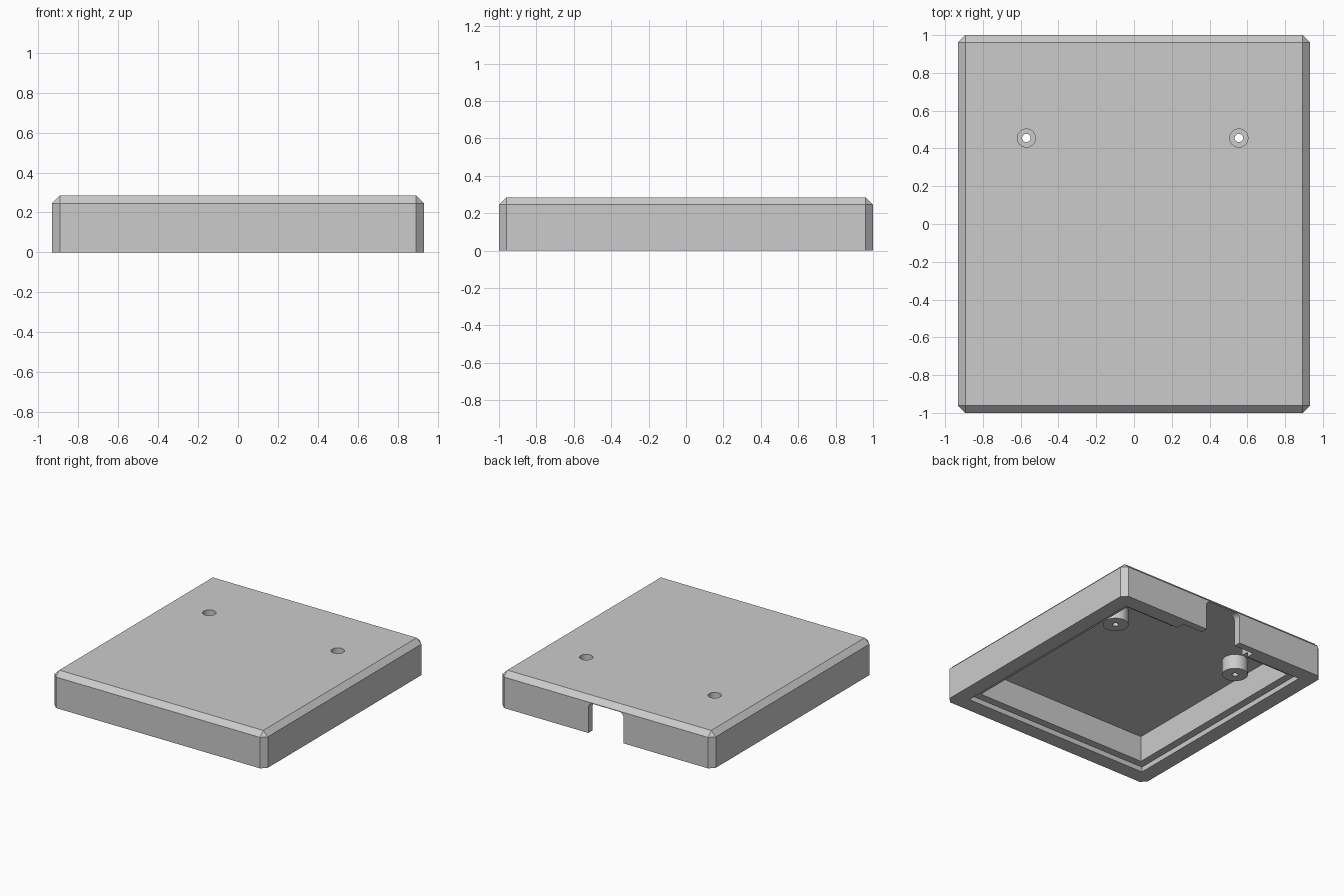
import bpy, bmesh
from mathutils import Matrix, Vector

if "Cube" in bpy.data.objects:
    bpy.data.objects.remove(bpy.data.objects["Cube"], do_unlink=True)

HX, HY, TOP = 0.933, 1.0, 0.285     # half width, half depth, height
CHAMFER = 0.04
CEILING = 0.245                     # underside of the top plate
HOLES = [(-0.57, 0.455), (0.555, 0.455)]

grey = bpy.data.materials.new("grey plastic")
grey.use_nodes = True
colour = (0.6, 0.6, 0.6, 1)
grey.diffuse_color = colour
grey.node_tree.nodes["Principled BSDF"].inputs["Base Color"].default_value = colour


def finish(name, bm):
    bmesh.ops.recalc_face_normals(bm, faces=bm.faces)
    mesh = bpy.data.meshes.new(name)
    bm.to_mesh(mesh)
    bm.free()
    mesh.materials.append(grey)
    obj = bpy.data.objects.new(name, mesh)
    bpy.context.collection.objects.link(obj)
    return obj


def box(name, low, high, bevel=0, segments=1, rule=None):
    """Box between two corners, bevelling the edges picked by a rule."""
    low, high = Vector(low), Vector(high)
    bm = bmesh.new()
    size = Matrix.Diagonal((*(high - low), 1))
    bmesh.ops.create_cube(bm, size=1, matrix=Matrix.Translation((low + high) / 2) @ size)
    if rule:
        edges = [e for e in bm.edges if rule(*[v.co for v in e.verts])]
        bmesh.ops.bevel(bm, geom=edges, offset=bevel, segments=segments,
                        profile=0.5, affect='EDGES')
    return finish(name, bm)


def cylinder(name, centre, radius, z0, z1):
    bm = bmesh.new()
    bmesh.ops.create_cone(bm, cap_ends=True, segments=40, radius1=radius, radius2=radius,
                          depth=z1 - z0,
                          matrix=Matrix.Translation((*centre, (z0 + z1) / 2)))
    return finish(name, bm)


def combine(target, tool, operation='DIFFERENCE'):
    """Apply a boolean and discard the tool."""
    mod = target.modifiers.new("boolean", 'BOOLEAN')
    mod.operation, mod.object, mod.solver = operation, tool, 'EXACT'
    bpy.context.view_layer.objects.active = target
    bpy.ops.object.modifier_apply(modifier=mod.name)
    bpy.data.objects.remove(tool, do_unlink=True)


# Outer shell, chamfered everywhere except around the open bottom
shell = box("enclosure_lid", (-HX, -HY, 0), (HX, HY, TOP), CHAMFER, 1,
            lambda a, b: max(a.z, b.z) > 0.1)


# Main cavity and the shallow stepped rim
def inset_box(name, wall, z):
    return box(name, (wall - HX, wall - HY, -0.1), (HX - wall, HY - wall, z))


combine(shell, inset_box("cavity", 0.18, CEILING))
combine(shell, inset_box("rim_step", 0.12, 0.04))

# Thinned back wall with a round-cornered cable opening
combine(shell, box("back_pocket", (-0.33, 0.7, -0.1), (0.33, 0.945, CEILING - 0.001)))
combine(shell, box("cable_opening", (-0.155, 0.9, -0.1), (0.155, 1.1, 0.24), 0.04, 6,
                   lambda a, b: min(a.z, b.z) > 0 and abs(a.y - b.y) > 0.1))

# Screw bosses with counterbored through holes
for centre in HOLES:
    combine(shell, cylinder("boss", centre, 0.093, 0.13, 0.265), 'UNION')
    combine(shell, cylinder("counterbore", centre, 0.048, 0.19, 0.4))
    combine(shell, cylinder("screw_hole", centre, 0.022, 0, 0.3))

bpy.ops.object.select_all(action='DESELECT')
shell.select_set(True)
bpy.context.view_layer.objects.active = shell
bpy.ops.object.shade_smooth_by_angle(angle=0.5)
